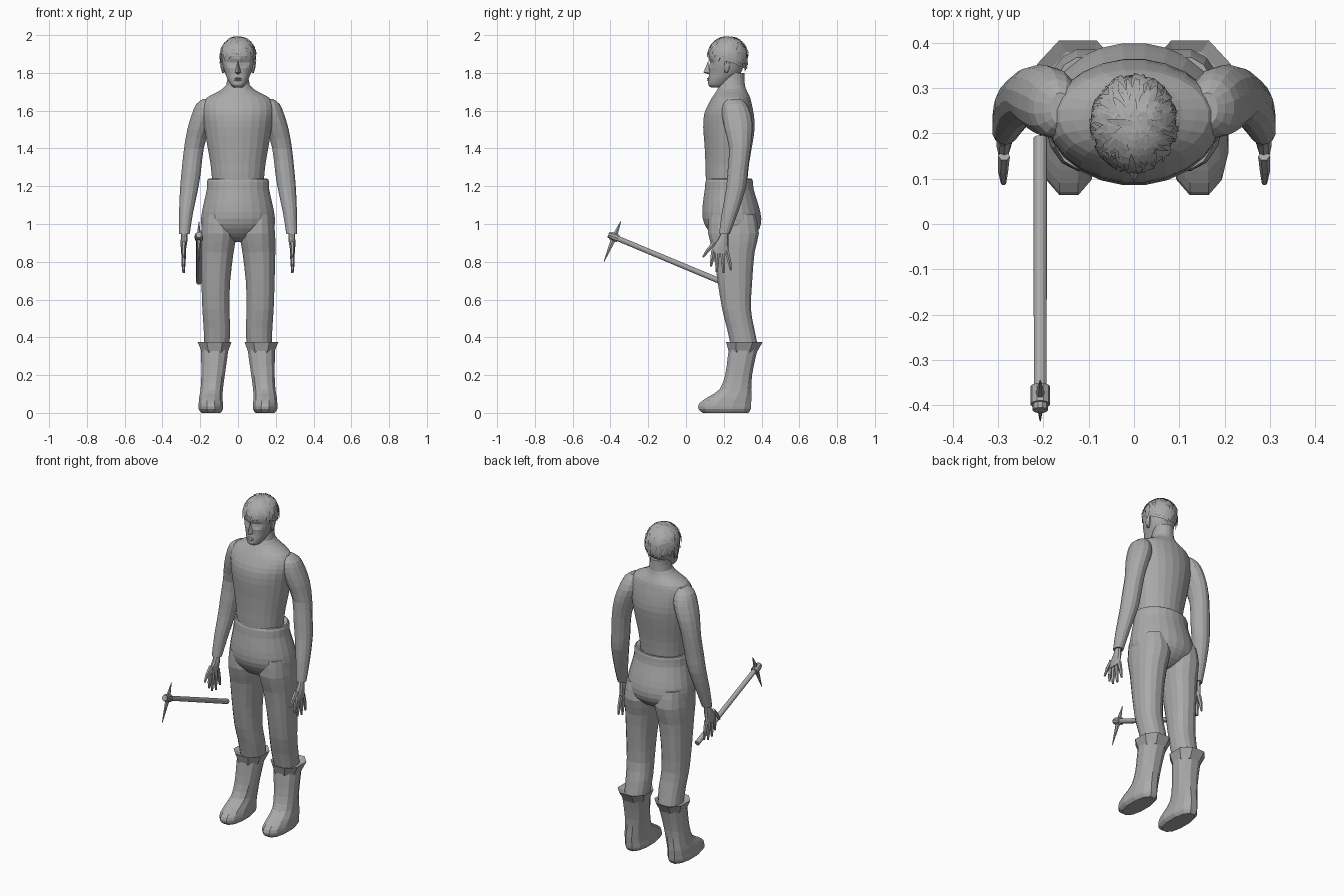
import bpy, bmesh, math, random
from mathutils import Vector

if "Cube" in bpy.data.objects:
    bpy.data.objects.remove(bpy.data.objects["Cube"])

random.seed(4)
grey = bpy.data.materials.new("plain grey")
grey.diffuse_color = (0.4, 0.4, 0.4, 1)
grey.use_nodes = True
grey.node_tree.nodes["Principled BSDF"].inputs["Base Color"].default_value = grey.diffuse_color


def finish(name, bm, mirror=False, normals=True):
    if normals:
        bmesh.ops.recalc_face_normals(bm, faces=bm.faces[:])
    me = bpy.data.meshes.new(name)
    bm.to_mesh(me)
    bm.free()
    me.materials.append(grey)
    ob = bpy.data.objects.new(name, me)
    bpy.context.collection.objects.link(ob)
    if mirror:
        ob.modifiers.new("mirror", 'MIRROR').use_mirror_merge = False
    return ob


def smooth(rows, sub):
    """Catmull-Rom refinement of the ring list."""
    out = []
    n = len(rows)
    for i in range(n - 1):
        a, b, c, d = (rows[max(0, min(n - 1, i + k))] for k in (-1, 0, 1, 2))
        for s in range(sub):
            t = s / sub
            out.append([0.5 * (2 * q + (r - p) * t + (2 * p - 5 * q + 4 * r - u) * t * t
                               + (3 * q - p - 3 * r + u) * t ** 3)
                        for p, q, r, u in zip(a, b, c, d)])
    return out + [list(rows[-1])]


def loft(bm, rows, sides=20, sub=2, power=2.0):
    """Stack rings given as (z, x0, x1, y0, y1)."""
    rings = []
    for z, x0, x1, y0, y1 in smooth(rows, sub):
        ring = []
        for i in range(sides):
            a = 2 * math.pi * (i + 0.5) / sides
            c, s = math.cos(a), math.sin(a)
            px = math.copysign(abs(c) ** (2 / power), c)
            py = math.copysign(abs(s) ** (2 / power), s)
            ring.append(bm.verts.new(((x0 + x1) / 2 + (x1 - x0) / 2 * px,
                                      (y0 + y1) / 2 + (y1 - y0) / 2 * py, z)))
        rings.append(ring)
    for lo, hi in zip(rings, rings[1:]):
        for i in range(sides):
            j = (i + 1) % sides
            bm.faces.new((lo[i], lo[j], hi[j], hi[i]))
    bm.faces.new(rings[0])
    bm.faces.new(rings[-1])


def sym(rows):
    return [(z, -w, w, y0, y1) for z, w, y0, y1 in rows]


def rod(bm, p, q, r1, r2, sides=8, flat=1.0):
    """Tapered rod from p to q; flat squeezes it across x."""
    p, q = Vector(p), Vector(q)
    d = (q - p).normalized()
    u = Vector((1, 0, 0))
    u = (u - d * u.dot(d)).normalized()
    v = d.cross(u)
    rings = []
    for c, r in ((p, r1), (q, r2)):
        rings.append([bm.verts.new(c + u * (r * flat * math.cos(2 * math.pi * i / sides))
                                   + v * (r * math.sin(2 * math.pi * i / sides)))
                      for i in range(sides)])
    for i in range(sides):
        j = (i + 1) % sides
        bm.faces.new((rings[0][i], rings[0][j], rings[1][j], rings[1][i]))
    bm.faces.new(rings[0])
    bm.faces.new(rings[1])


# torso and neck
bm = bmesh.new()
loft(bm, sym([(1.15, .13, .12, .32), (1.22, .137, .105, .325), (1.32, .147, .102, .335),
              (1.42, .165, .097, .352), (1.51, .18, .09, .365), (1.58, .19, .095, .36),
              (1.63, .188, .115, .35), (1.67, .165, .138, .34), (1.70, .108, .158, .325),
              (1.735, .063, .175, .312), (1.80, .056, .19, .31)]), 24)
finish("torso", bm)

# arms
bm = bmesh.new()
loft(bm, [(1.662, .14, .185, .22, .29), (1.635, .12, .222, .195, .32), (1.58, .12, .246, .19, .345),
          (1.5, .15, .27, .205, .352), (1.4, .18, .287, .228, .342), (1.28, .195, .3, .22, .327),
          (1.185, .21, .308, .212, .315), (1.06, .237, .313, .19, .275),
          (.947, .255, .313, .175, .232)], 14)
finish("arm", bm, True)

# hands
bm = bmesh.new()
loft(bm, [(.955, .268, .302, .185, .225), (.92, .266, .304, .168, .225),
          (.88, .272, .304, .14, .225), (.845, .278, .302, .135, .225)], 10, 2)
for root, mid, tip in (((.15, .90), (.115, .86), (.09, .825)), ((.145, .86), (.138, .81), (.132, .775)),
                       ((.168, .86), (.164, .79), (.162, .747)), ((.192, .86), (.197, .79), (.2, .74)),
                       ((.215, .86), (.23, .80), (.238, .755))):
    rod(bm, (.287, *root), (.289, *mid), .013, .011, 6)
    rod(bm, (.289, *mid), (.288, *tip), .011, .006, 6)
finish("hand", bm, True)

# trousers: hips with rounded waistband, then legs
bm = bmesh.new()
loft(bm, sym([(1.225, .13, .12, .33), (1.24, .155, .112, .347), (1.225, .166, .102, .355),
              (1.18, .167, .098, .36), (1.1, .185, .087, .385), (1.03, .197, .087, .40),
              (.975, .188, .11, .39), (.93, .12, .15, .35), (.905, .03, .2, .3)]), 24)
finish("hips", bm)
bm = bmesh.new()
loft(bm, [(1.05, .03, .185, .12, .37), (.95, .008, .198, .115, .388), (.85, .022, .199, .142, .365),
          (.7, .04, .195, .165, .352), (.55, .045, .19, .19, .345), (.45, .04, .183, .215, .362),
          (.36, .045, .18, .235, .38)], 16, 2, 2.3)
finish("leg", bm, True)

# boots
bm = bmesh.new()
loft(bm, [(0.0, .092, .195, .085, .335), (.02, .077, .21, .062, .347), (.05, .078, .21, .066, .349),
          (.085, .08, .207, .115, .35), (.125, .078, .2, .175, .348), (.2, .068, .196, .205, .352),
          (.29, .055, .197, .218, .37), (.35, .047, .197, .225, .385)], 12, 2, 2.3)
finish("boot", bm, True)
bm = bmesh.new()
loft(bm, [(.32, .05, .196, .222, .38), (.375, .028, .22, .205, .412),
          (.362, .045, .19, .23, .385)], 8, 1, 2.3)
finish("boot_cuff", bm, True)

# head with hollowed eye sockets
bm = bmesh.new()
loft(bm, sym([(1.722, .02, .135, .19), (1.735, .037, .118, .215), (1.765, .055, .118, .25),
              (1.80, .069, .122, .29), (1.84, .081, .121, .305), (1.89, .086, .119, .312),
              (1.93, .083, .13, .31), (1.97, .058, .16, .285), (1.984, .02, .2, .25)]), 28, 3, 2.2)
for v in bm.verts:
    if v.co.y < .2:
        d = math.hypot((abs(v.co.x) - .034) / .024, (v.co.z - 1.855) / .018)
        v.co.y += .012 * max(0, 1 - d * d / 2)
finish("head", bm)

# nose, lips and ears
bm = bmesh.new()
b, t, l, r, u = (bm.verts.new(c) for c in ((0, .118, 1.865), (0, .092, 1.802), (-.017, .126, 1.80),
                                           (.017, .126, 1.80), (0, .126, 1.79)))
for f in ((b, l, t), (b, t, r), (t, l, u), (t, u, r), (b, u, l), (b, r, u)):
    bm.faces.new(f)
finish("nose", bm)
bm = bmesh.new()
for z in (1.761, 1.77):
    loft(bm, sym([(z - .005, .012, .116, .14), (z, .022, .111, .14), (z + .005, .012, .117, .14)]), 10, 1)
finish("lips", bm)
bm = bmesh.new()
loft(bm, [(1.80, .07, .084, .205, .222), (1.83, .07, .093, .2, .235), (1.86, .07, .096, .205, .24)], 8, 2)
finish("ear", bm, True)


# hair: scalp cap plus layered flat locks
def hair_point(az, phi, k):
    s = math.sin(phi)
    if phi > math.pi / 2:
        s = 1 - (1 - s) * .45
    return Vector((.093 * k * s * math.sin(az), .222 - .104 * k * s * math.cos(az),
                   1.888 + .102 * k * math.cos(phi)))


def hair_limit(az):
    z = 1.905 - .085 * (1 - math.cos(az)) / 2
    return math.acos((z - 1.888) / .102)


bm = bmesh.new()
N, M = 28, 8
grid = [[bm.verts.new(hair_point(2 * math.pi * i / N, .05 + (hair_limit(2 * math.pi * i / N) - .05) * j / M, 1))
         for j in range(M + 1)] for i in range(N)]
for i in range(N):
    for j in range(M):
        bm.faces.new((grid[i][j], grid[i][j + 1], grid[(i + 1) % N][j + 1], grid[(i + 1) % N][j]))
bm.faces.new([g[0] for g in grid])
finish("hair_cap", bm)

bm = bmesh.new()
for i in range(170):
    az = 2 * math.pi * i * .618
    start = random.uniform(.02, .95) * hair_limit(az) * .8
    end = min(start + random.uniform(.5, .9), hair_limit(az) + random.uniform(.05, .25))
    swirl = random.uniform(-.35, .35)
    half = random.uniform(.005, .009)
    prev = None
    for j in range(5):
        t = j / 4
        phi, a = start + (end - start) * t, az + swirl * t
        k = 1.015 + .055 * t
        p = hair_point(a, phi, k)
        p.z = min(p.z, 1.998)
        side = Vector((math.cos(a), math.sin(a), random.uniform(-.3, .3)))
        w = half * (1.0, 1.1, 1.0, .75, .2)[j]
        pair = (bm.verts.new(p + side * w), bm.verts.new(p - side * w))
        if prev:
            bm.faces.new((prev[0], prev[1], pair[1], pair[0]))
        prev = pair
bm.normal_update()
for f in bm.faces:
    if f.normal.dot(f.calc_center_median() - Vector((0, .222, 1.87))) < 0:
        f.normal_flip()
finish("hair_locks", bm, normals=False)

# pickaxe: handle, collar with end knob, two spikes
base, top = Vector((-.207, .19, .693)), Vector((-.207, -.387, .934))
d = (top - base).normalized()
up = Vector((0, -d.z, d.y)) * -1
up = up if up.z > 0 else -up
bm = bmesh.new()
rod(bm, base, top, .015, .014, 12)
finish("pick_handle", bm)
bm = bmesh.new()
rod(bm, top - d * .03, top + d * .012, .022, .022, 10)
rod(bm, top + d * .01, top + d * .026, .017, .017, 10)
finish("pick_collar", bm)
bm = bmesh.new()
c = top - d * .008
rod(bm, c, c + up * .09, .017, .002, 6, .7)
rod(bm, c, c - up * .142, .017, .002, 6, .7)
finish("pick_spikes", bm)
